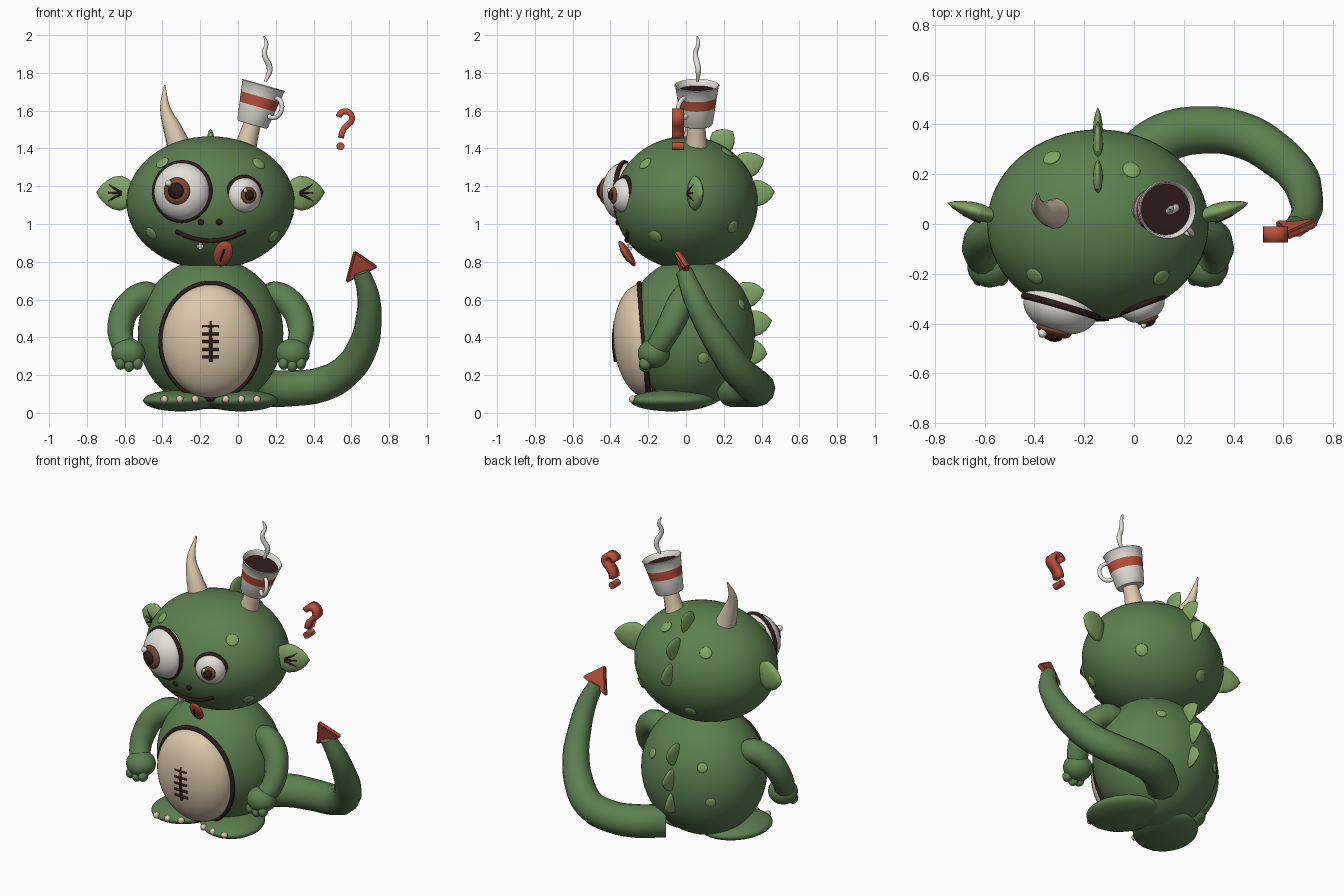
import bpy, bmesh
from math import sin, cos, pi, sqrt, radians
from mathutils import Vector, Matrix

cube = bpy.data.objects.get("Cube")
if cube:
    bpy.data.objects.remove(cube)

def material(name, rgb):
    m = bpy.data.materials.new(name)
    m.use_nodes = True
    m.diffuse_color = (*rgb, 1)
    m.node_tree.nodes["Principled BSDF"].inputs["Base Color"].default_value = (*rgb, 1)
    return m

GREEN = material("skin green", (.107, .213, .08))
LIGHT = material("light green", (.22, .38, .13))
CREAM = material("cream", (.72, .58, .41))
DARK = material("dark brown", (.03, .012, .011))
RED = material("warm red", (.5, .08, .045))
WHITE = material("off white", (.78, .75, .69))
BROWN = material("iris brown", (.19, .07, .03))

CX = -.145  # body symmetry plane
HEAD = (Vector((CX, 0, 1.112)), Vector((.445, .38, .352)))
BODY = (Vector((CX, .02, .42)), Vector((.385, .345, .4)))
parts = []

def add(name, bm, mats, matrix=Matrix()):
    bmesh.ops.recalc_face_normals(bm, faces=bm.faces)
    me = bpy.data.meshes.new(name)
    bm.to_mesh(me)
    bm.free()
    ob = bpy.data.objects.new(name, me)
    for m in mats if isinstance(mats, list) else [mats]:
        me.materials.append(m)
    bpy.context.collection.objects.link(ob)
    ob.matrix_world = matrix
    parts.append(ob)
    return ob

def frame(origin, z, y):
    """Axes with local z along z and local y as near y as possible."""
    z = Vector(z).normalized()
    x = Vector(y).cross(z).normalized()
    rot = Matrix((x, z.cross(x), z)).transposed().to_4x4()
    return Matrix.Translation(origin) @ rot

def ball(name, matrix, size, mat, n=32):
    if not isinstance(matrix, Matrix):
        matrix = Matrix.Translation(matrix)
    bm = bmesh.new()
    bmesh.ops.create_uvsphere(bm, u_segments=n, v_segments=n // 2, radius=1)
    return add(name, bm, mat, matrix @ Matrix.Diagonal((*size, 1)))

def tube(name, pts, radii, mat, closed=False, matrix=Matrix()):
    cu = bpy.data.curves.new(name, 'CURVE')
    cu.dimensions = '3D'
    cu.bevel_depth, cu.bevel_resolution, cu.resolution_u = 1, 4, 8
    cu.use_fill_caps = True
    sp = cu.splines.new('BEZIER')
    sp.bezier_points.add(len(pts) - 1)
    sp.use_cyclic_u = closed
    for i, (bp, p) in enumerate(zip(sp.bezier_points, pts)):
        bp.co = p
        bp.radius = radii[i] if isinstance(radii, list) else radii
        bp.handle_left_type = bp.handle_right_type = 'AUTO'
    tmp = bpy.data.objects.new(name + " path", cu)
    bpy.context.collection.objects.link(tmp)
    bpy.context.view_layer.update()
    dg = bpy.context.evaluated_depsgraph_get()
    me = bpy.data.meshes.new_from_object(tmp.evaluated_get(dg))
    bm = bmesh.new()
    bm.from_mesh(me)
    bpy.data.objects.remove(tmp)
    bpy.data.meshes.remove(me)
    return add(name, bm, mat, matrix)

def ring(name, matrix, rx, ry, r, mat):
    pts = [(rx * cos(a * pi / 8), ry * sin(a * pi / 8), 0) for a in range(16)]
    return tube(name, pts, r, mat, True, matrix)

def lathe(name, profile, mats, matrix, n=32):
    bm = bmesh.new()
    vs = [bm.verts.new((r, 0, z)) for r, z in profile]
    es = [bm.edges.new(e) for e in zip(vs, vs[1:])]
    bmesh.ops.spin(bm, geom=vs + es, cent=(0, 0, 0), axis=(0, 0, 1), angle=2 * pi, steps=n)
    bmesh.ops.remove_doubles(bm, verts=bm.verts, dist=1e-4)
    return add(name, bm, mats, matrix)

def leaf(name, base, tip, width, thick, thin_dir, mat=LIGHT):
    """Pointed flattened pod from base to tip."""
    axis = Vector(tip) - Vector(base)
    m = frame(base, axis, thin_dir)
    prof = [(0, 0), (.5, .02), (.82, .15), (1, .36), (.92, .55), (.7, .73), (.4, .88), (0, 1)]
    lathe(name, prof, mat, m @ Matrix.Diagonal((width, thick, axis.length, 1)), 24)
    return m

def on_surface(shape, x, z, side=-1):
    """Point and normal on an ellipsoid, seen along y."""
    c, r = shape
    u, w = (x - c.x) / r.x, (z - c.z) / r.z
    v = side * sqrt(max(0, 1 - u * u - w * w))
    return c + Vector((u * r.x, v * r.y, w * r.z)), Vector((u / r.x, v / r.y, w / r.z)).normalized()

# Head, body, belly
ball("head", HEAD[0], HEAD[1], GREEN, 64)
ball("body", BODY[0], BODY[1], GREEN, 64)
belly_frame = frame((CX, -.222, .38), (0, -1, -.083), (0, 0, 1))
ball("belly", belly_frame, (.258, .302, .162), CREAM, 48)
ring("belly_rim", belly_frame, .262, .306, .014, DARK)
belly = (Vector((CX, -.222, .38)), Vector((.258, .162, .302)))
tube("belly_seam", [on_surface(belly, CX, z)[0] for z in (.27, .38, .485)], .009, DARK)
for i in range(5):
    z = .295 + .041 * i
    tube(f"stitch_{i}", [on_surface(belly, CX + d, z)[0] for d in (-.045, 0, .045)], .008, DARK)

# Limbs and ears, mirrored about the body plane
for s, side in ((1, "left"), (-1, "right")):
    def at(x, y, z):
        return Vector((CX + s * x, y, z))
    tube(side + "_arm", [at(.28, .03, .6), at(.34, .01, .62), at(.43, -.03, .57), at(.475, -.08, .47),
                         at(.47, -.13, .38), at(.44, -.165, .33)], [.06, .076, .075, .07, .064, .06], GREEN)
    ball(side + "_hand", at(.435, -.17, .315), (.09, .085, .078), GREEN)
    for i in (-1, 0, 1):
        ball(f"{side}_finger_{i + 2}", at(.432 + .045 * i, -.215, .262 - .012 * (i == 0)),
             (.028, .034, .034), GREEN, 16)
    foot = Matrix.Translation(at(.16, -.075, .065)) @ Matrix.Rotation(s * radians(25), 4, 'Z')
    ball(side + "_foot", foot, (.19, .228, .057), GREEN, 40)
    for i in (-1, 0, 1):
        ball(f"{side}_toe_{i + 2}", at(.163 + .082 * i, -.283 + .022 * (i == -1), .072), (.02,) * 3, CREAM, 16)
    ear = leaf(side + "_ear", at(.405, .025, 1.16), at(.605, .085, 1.168), .093, .036, (0, -1, 0))
    for i in (-1, 0, 1):
        tube(f"{side}_ear_crease_{i + 2}", [(.006 * i, .036, .06), (.024 * i, .031, .1),
             (.044 * i, .018 + .008 * (i == 0), .135)], .006, DARK, matrix=ear)

# Eyes
for name, c, n, r, depth in (("big", (-.295, -.332, 1.172), (-.28, -.96, .03), .153, .108),
                             ("small", (.032, -.322, 1.152), (.36, -.93, 0), .094, .072)):
    f = frame(c, n, (0, 0, 1))
    ball(name + "_eye", f, (r, r, depth), WHITE, 40)
    ring(name + "_eye_rim", f, r, r, .013, DARK)
    for part, k, push, mat in (("iris", .47, .93, BROWN), ("pupil", .28, 1.1, DARK)):
        ball(f"{name}_{part}", f @ Matrix.Translation((0, 0, depth * push)), (r * k, r * k, r * .17), mat)
    ball(name + "_glint", f @ Matrix.Translation((-r * .26, r * .26, depth * 1.15)), (r * .12,) * 3, WHITE, 16)

# Nostrils, mouth, tooth, tongue
for i, x in enumerate((-.196, -.1)):
    ball(f"nostril_{i}", on_surface(HEAD, x, 1.01)[0], (.017, .012, .017), DARK, 16)
smile = [on_surface(HEAD, CX + .184 * u, .912 + .05 * u * u)[0] for u in (-1, -.6, -.2, .2, .6, 1)]
tube("mouth", smile, .012, DARK)
bm = bmesh.new()
bmesh.ops.create_cube(bm, size=.036)
bmesh.ops.bevel(bm, geom=bm.edges[:], offset=.008, segments=2, affect='EDGES')
add("tooth", bm, WHITE, Matrix.Translation((-.2, -.295, .882)))
tongue = frame((-.08, -.312, .843), (.025, -.045, .07), (0, -1, 0))
ball("tongue", tongue, (.05, .02, .08), RED)
tube("tongue_crease", [(0, .017, -.04), (0, .021, 0), (0, .017, .04)], .005, DARK, matrix=tongue)

# Tail with arrow tip
tube("tail", [(-.02, .24, .13), (.12, .345, .13), (.28, .378, .13), (.44, .355, .15), (.57, .28, .22),
              (.66, .19, .35), (.69, .11, .48), (.69, .04, .62), (.65, -.01, .75)],
     [.1, .1, .095, .092, .088, .08, .07, .06, .045], GREEN)
bm = bmesh.new()
tri = [Vector(p) for p in ((.615, -.05, .86), (.74, .005, .775), (.57, .0, .69))]
nrm = (tri[1] - tri[0]).cross(tri[2] - tri[0]).normalized() * .018
face = bm.faces.new([bm.verts.new(p - nrm) for p in tri])
ext = bmesh.ops.extrude_face_region(bm, geom=[face])
bmesh.ops.translate(bm, vec=nrm * 2, verts=[v for v in ext["geom"] if isinstance(v, bmesh.types.BMVert)])
bmesh.ops.bevel(bm, geom=bm.edges[:], offset=.008, segments=2, affect='EDGES')
add("tail_tip", bm, RED)

# Back spines: base and tip as (y, z)
spines = [((.15, 1.40), (.25, 1.49)), ((.26, 1.29), (.415, 1.345)), ((.32, 1.16), (.47, 1.17)),
          ((.26, .61), (.415, .65)), ((.3, .465), (.455, .49)), ((.29, .33), (.43, .31))]
for i, (b, t) in enumerate(spines):
    leaf(f"spine_{i}", (CX, *b), (CX, *t), .07, .02, (1, 0, 0))

# Skin spots: x, z, side
head_spots = [(-.4, 1.325, -1), (.11, 1.32, -1), (-.46, .95, -1), (.19, .935, -1), (-.33, 1.315, 1),
              (-.01, 1.38, 1), (.15, .985, 1), (-.25, .93, 1)]
body_spots = [(.034, .575, 1), (-.324, .575, 1), (.21, .29, 1), (-.38, .36, 1)]
for label, shape, spots, r in (("head", HEAD, head_spots, .037), ("body", BODY, body_spots, .031)):
    for i, (x, z, sd) in enumerate(spots):
        p, n = on_surface(shape, x, z, sd)
        ball(f"{label}_spot_{i}", frame(p, n, (.1, .2, 1)), (r, r, .01), LIGHT, 20)

# Horns
tube("right_horn", [(-.3, .04, 1.38), (-.345, .045, 1.5), (-.385, .07, 1.61), (-.388, .125, 1.735)],
     [.068, .05, .028, .004], CREAM)
tube("left_horn", [(.03, .055, 1.37), (.055, .055, 1.46), (.078, .055, 1.54)], [.064, .052, .045], CREAM)

# Cup on the left horn, with a coloured band chosen by height
cup_frame = Matrix.Translation((.075, .058, 1.525)) @ Matrix.Rotation(radians(16), 4, 'Y')
cup = lathe("cup", [(0, 0), (.078, 0), (.084, .008), (.098, .1), (.106, .155), (.115, .212), (.119, .216),
                    (.115, .22), (.108, .214), (.1, .17), (0, .17)], [WHITE, RED], cup_frame, 40)
for p in cup.data.polygons:
    c = p.center
    p.material_index = int(.1 < c.z < .156 and c.xy.length > .09)
lathe("coffee", [(0, .186), (.102, .186), (.1, .178)], DARK, cup_frame, 40)
ring("cup_handle", cup_frame @ Matrix.Rotation(radians(-38), 4, 'Z') @ Matrix.Translation((.112, 0, .118))
     @ Matrix.Rotation(pi / 2, 4, 'X'), .05, .053, .012, WHITE)
tube("steam", [(.145, .06, 1.755), (.168, .065, 1.82), (.14, .05, 1.9), (.15, .065, 1.96), (.137, .06, 1.995)],
     [.008, .016, .014, .01, .004], WHITE)

# Floating puzzled mark: bent strip and dot
path = [(.568 + .036 * cos(radians(a)), 1.561 + .036 * sin(radians(a))) for a in range(170, -61, -23)]
path += [(.56, 1.503), (.55, 1.482), (.545, 1.455)]
bm = bmesh.new()
rows = [[bm.verts.new((x, y, z)) for y in (-.075, -.01)] for x, z in path]
for a, b in zip(rows, rows[1:]):
    bm.faces.new((a[0], a[1], b[1], b[0]))
hook = add("floating_hook", bm, RED)
mod = hook.modifiers.new("thickness", 'SOLIDIFY')
mod.thickness, mod.offset = .032, 0
lathe("floating_dot", [(0, 0), (.021, 0), (.021, .065), (0, .065)], RED,
      Matrix.Translation((.543, -.01, 1.412)) @ Matrix.Rotation(pi / 2, 4, 'X'), 20)

# Smooth shading with sharp edges kept
for ob in bpy.context.selected_objects:
    ob.select_set(False)
for ob in parts:
    ob.select_set(True)
bpy.context.view_layer.objects.active = parts[0]
bpy.ops.object.shade_smooth_by_angle(angle=radians(40))
